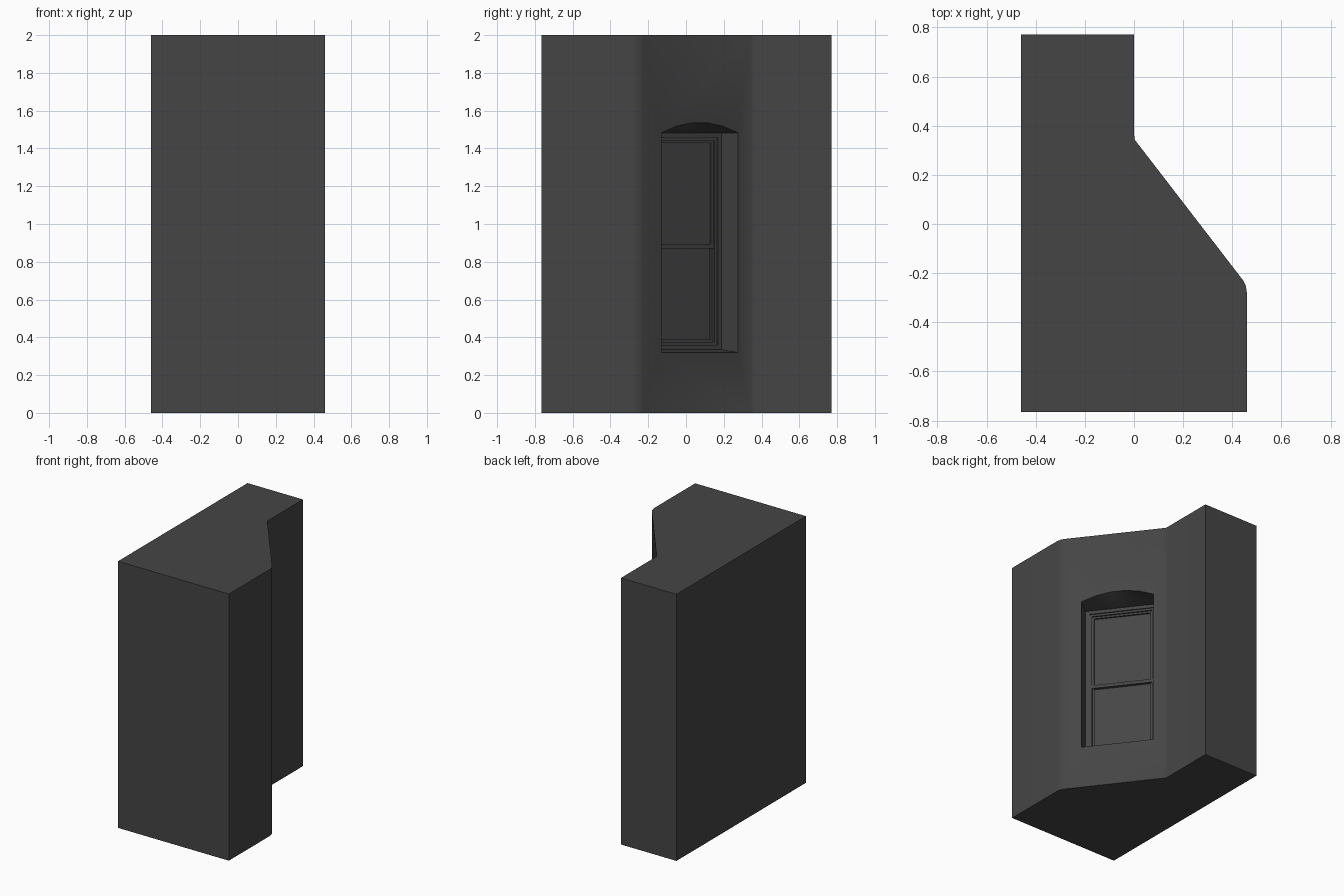
import bpy, bmesh, math
from mathutils import Vector, Matrix

cube = bpy.data.objects.get("Cube")
if cube:
    bpy.data.objects.remove(cube, do_unlink=True)

wall_mat = bpy.data.materials.new("dark grey")
wall_mat.use_nodes = True
GREY = (0.06, 0.06, 0.06, 1)
wall_mat.diffuse_color = GREY
wall_mat.node_tree.nodes["Principled BSDF"].inputs["Base Color"].default_value = GREY

# Window space: u runs along the slanted wall, d goes into it, z is up
START, END = Vector((0.443, -0.228, 0)), Vector((0.003, 0.343, 0))
ALONG = (END - START).normalized()
INWARD = Vector((-ALONG.y, ALONG.x, 0))
CENTRE = START.lerp(END, 0.526)


def place(u, d, z):
    return CENTRE + ALONG * u + INWARD * d + Vector((0, 0, z))


def loft(name, loops):
    """Closed solid skinned through loops of equal length."""
    bm = bmesh.new()
    rings = [[bm.verts.new(p) for p in loop] for loop in loops]
    for a, b in zip(rings, rings[1:]):
        for i in range(len(a)):
            j = (i + 1) % len(a)
            bm.faces.new((a[i], a[j], b[j], b[i]))
    bm.faces.new(rings[0][::-1])
    bm.faces.new(rings[-1])
    bmesh.ops.recalc_face_normals(bm, faces=bm.faces)
    mesh = bpy.data.meshes.new(name)
    bm.to_mesh(mesh)
    bm.free()
    mesh.materials.append(wall_mat)
    obj = bpy.data.objects.new(name, mesh)
    bpy.context.collection.objects.link(obj)
    return obj


def rect(w, z0, z1, d):
    return [place(u, d, z) for u, z in ((-w, z0), (w, z0), (w, z1), (-w, z1))]


def block(name, w, z0, z1, d0, d1):
    return loft(name, [rect(w, z0, z1, d0), rect(w, z0, z1, d1)])


def ring(name, w, z0, z1, d0, d1, t):
    """Rectangular frame with border width t."""
    bm = bmesh.new()
    sets = [[bm.verts.new(p) for p in rect(w - k, z0 + k, z1 - k, d)]
            for k, d in ((0, d0), (t, d0), (t, d1), (0, d1))]
    for a, b in zip(sets, sets[1:] + sets[:1]):
        for i in range(4):
            j = (i + 1) % 4
            bm.faces.new((a[i], a[j], b[j], b[i]))
    bmesh.ops.recalc_face_normals(bm, faces=bm.faces)
    mesh = bpy.data.meshes.new(name)
    bm.to_mesh(mesh)
    bm.free()
    mesh.materials.append(wall_mat)
    obj = bpy.data.objects.new(name, mesh)
    bpy.context.collection.objects.link(obj)
    return obj


# Wall block with softened corners where the slanted face meets the sides
plan = [(-0.46, -0.765), (0.46, -0.765), (0.46, -0.285), (0.455, -0.25),
        START.xy, END.xy, (0, 0.365), (0, 0.77), (-0.46, 0.77)]
wall = loft("wall_block", [[Vector((x, y, z)) for x, y in plan] for z in (0, 2)])

# Arched recess whose soffit slopes down to a flat window head
HALF, DEPTH, HEAD = 0.255, 0.14, 1.475
STEPS = 5


def opening(d, rise, sill):
    pts = [place(-HALF, d, sill), place(HALF, d, sill)]
    for i in range(STEPS + 1):
        s = 1 - 2 * i / STEPS
        pts.append(place(HALF * s, d, HEAD + 0.008 + rise * (1 - s * s)))
    return pts


cutter = loft("recess_cutter", [opening(-0.05, 0.055, 0.32), opening(0, 0.055, 0.32),
                                opening(DEPTH, 0, 0.335), opening(0.2, 0, 0.335)])
cutter.hide_render = True
mod = wall.modifiers.new("recess", 'BOOLEAN')
mod.operation = 'DIFFERENCE'
mod.solver = 'EXACT'
mod.object = cutter
bpy.context.view_layer.objects.active = wall
wall.select_set(True)
bpy.ops.object.modifier_apply(modifier="recess")
bpy.data.objects.remove(cutter, do_unlink=True)
bpy.ops.object.shade_smooth_by_angle(angle=math.radians(30))

# Window frame, sashes, panes and meeting rail
ring("window_frame", HALF, 0.333, 1.484, DEPTH, 0.2, 0.026)
ring("window_stop", HALF - 0.026, 0.359, 1.458, 0.148, 0.2, 0.016)
ring("upper_sash", HALF - 0.042, 0.88, 1.442, 0.158, 0.2, 0.014)
ring("lower_sash", HALF - 0.042, 0.375, 0.895, 0.162, 0.2, 0.014)
block("meeting_rail", HALF - 0.042, 0.87, 0.895, 0.153, 0.2)
block("upper_pane", HALF - 0.045, 0.885, 1.44, 0.17, 0.2)
block("lower_pane", HALF - 0.045, 0.38, 0.885, 0.175, 0.2)
